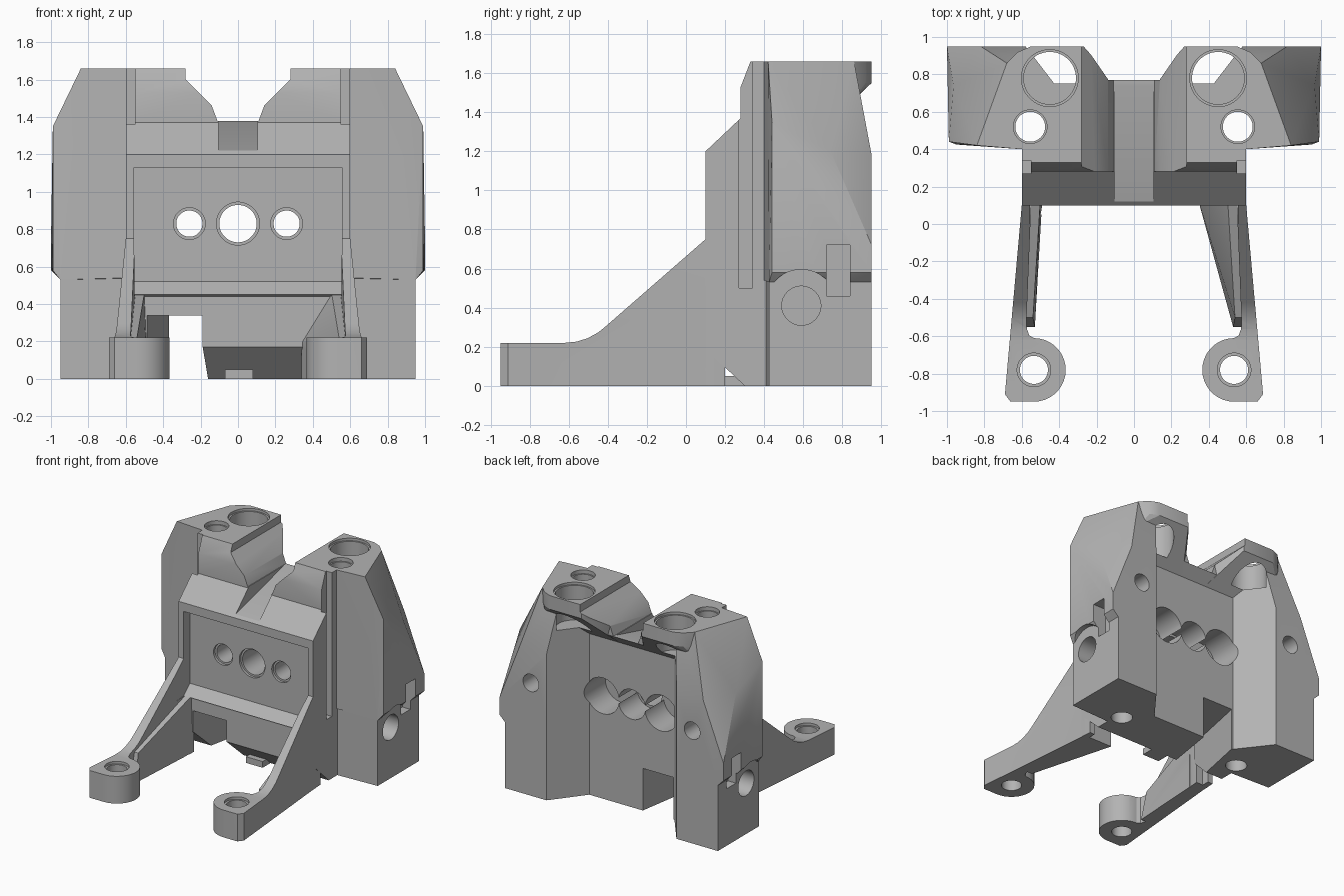
import bpy, bmesh, math

cube = bpy.data.objects.get("Cube")
if cube:
    bpy.data.objects.remove(cube, do_unlink=True)

grey = bpy.data.materials.new("plain grey")
grey.use_nodes = True
GREY = (0.45, 0.45, 0.45, 1)
grey.diffuse_color = GREY
grey.node_tree.nodes["Principled BSDF"].inputs["Base Color"].default_value = GREY


def finish(name, bm):
    bmesh.ops.recalc_face_normals(bm, faces=bm.faces)
    mesh = bpy.data.meshes.new(name)
    bm.to_mesh(mesh)
    bm.free()
    mesh.materials.append(grey)
    obj = bpy.data.objects.new(name, mesh)
    bpy.context.collection.objects.link(obj)
    return obj


def prism(name, profile, axis, lo, hi):
    """Extrude a 2D profile along an axis."""
    place = {"x": lambda a, b, t: (t, a, b),
             "y": lambda a, b, t: (a, t, b),
             "z": lambda a, b, t: (a, b, t)}[axis]
    bm = bmesh.new()
    rings = [[bm.verts.new(place(a, b, t)) for a, b in profile] for t in (lo, hi)]
    bm.faces.new(rings[0])
    bm.faces.new(rings[1])
    n = len(profile)
    for i in range(n):
        j = (i + 1) % n
        bm.faces.new((rings[0][i], rings[0][j], rings[1][j], rings[1][i]))
    return finish(name, bm)


def hull(name, points):
    bm = bmesh.new()
    for p in points:
        bm.verts.new(p)
    bmesh.ops.convex_hull(bm, input=bm.verts)
    bmesh.ops.dissolve_limit(bm, angle_limit=0.01, verts=bm.verts, edges=bm.edges)
    return finish(name, bm)


def circle(a, b, r, n=40):
    return [(a + r * math.cos(math.tau * (i + 0.5) / n),
             b + r * math.sin(math.tau * (i + 0.5) / n)) for i in range(n)]


def rect(a0, a1, b0, b1):
    return [(a0, b0), (a1, b0), (a1, b1), (a0, b1)]


def combine(target, tool, op):
    mod = target.modifiers.new(op, "BOOLEAN")
    mod.operation, mod.solver, mod.object = op, "EXACT", tool
    bpy.context.view_layer.objects.active = target
    bpy.ops.object.modifier_apply(modifier=mod.name)
    bpy.data.objects.remove(tool, do_unlink=True)


def add(tool):
    combine(body, tool, "UNION")


def cut(tool):
    combine(body, tool, "DIFFERENCE")


def drill(axis, a, b, r, lo, hi):
    cut(prism("drill", circle(a, b, r), axis, lo, hi))


# Central block
body = prism("mount_body", [
    (.12, .17), (.3, 0), (.69, 0), (.69, 1.3), (.77, 1.38), (.77, 1.66), (.33, 1.66),
    (.28, 1.53), (.28, 1.37), (.1, 1.2), (.1, .45), (.12, .44)], "x", -.6, .6)

for s in (-1, 1):
    def mirror(points):
        return [(s * p[0], *p[1:]) for p in points]

    # Tower base and faceted tower
    add(prism("tower_base", mirror([
        (.38, .69), (.58, .95), (.95, .95), (.95, .425), (.6, .41), (.38, .41)]),
        "z", 0, .56))
    inner = [(.38, .69), (.38, .41), (.6, .4)]
    add(hull("tower", mirror(
        [(x, y, z) for x, y in inner for z in (.54, 1.66)] +
        [(.95, .425, .53), (.95, .95, .53), (.58, .95, .53),
         (.99, .44, .58), (.985, .62, .58), (1, .95, .58), (1, .95, .72),
         (.99, .44, 1.35), (.965, .74, 1.2), (.82, .95, 1.18), (.58, .95, 1.18),
         (.75, .86, 1.25), (.51, .86, 1.25), (.84, .42, 1.66), (.72, .75, 1.66),
         (.68, .86, 1.66), (.51, .86, 1.66)])))

    # Rear top flange with sloping underside
    rim = [(.11, .77), (.27, .95), (.55, .95), (.62, .92), (.68, .86)]
    add(hull("rear_flange", mirror(
        [(x, y, z) for x, y in rim for z in (1.55, 1.66)] +
        [(.11, .69, 1.3), (.4, .69, 1.3), (.4, .69, 1.66), (.11, .69, 1.66),
         (.66, .86, 1.47)])))

    # Leg: side profile trimmed by its plan outline
    fillet = [(-.62 + .3 * math.sin(t), .52 - .3 * math.cos(t))
              for t in (0, .2, .4, .6, .72)]
    leg = prism("leg", [(-.95, 0), (-.95, .22)] + fillet +
                [(.1, .75), (.2, .75), (.2, 0)], "x", s * .3, s * .75)
    foot = [(.535 + .17 * math.cos(math.radians(d)), -.78 + .17 * math.sin(math.radians(d)))
            for d in range(270, 89, -10)]
    plan = ([(.595, .2), (.6, .1), (.69, -.91), (.66, -.95)] + foot +
            [(.56, -.595), (.573, -.56), (.575, -.52), (.55, .1), (.55, .2)])
    combine(leg, prism("leg_plan", mirror(plan), "z", -.1, .9), "INTERSECT")
    add(leg)

    # Sloping gusset inside the leg, wider on one side
    low = .34 if s > 0 else .49
    add(hull("gusset", mirror([
        (.5, .14, .46), (low, .14, 0), (low, .14, .2), (.6, .14, 0), (.6, .14, .46),
        (.54, -.5, .22), (.53, -.55, 0), (.6, -.5, .22), (.6, -.55, 0)])))

# Locating tab under the front
add(prism("locating_tab", rect(-.07, .08, 0, .05), "y", .2, .4))

# Saddle between the towers and the sloping channel floor
saddle = [(.28, 1.8), (.28, 1.6), (.14, 1.46), (.11, 1.38)]
cut(prism("saddle", saddle + [(-x, z) for x, z in reversed(saddle)], "y", -.1, 1.1))
cut(prism("channel", [(0, 1.195), (.12, 1.22), (.74, 1.38), (.74, 1.5), (0, 1.5)],
          "x", -.105, .105))

# Front recess with a sloped sill
cut(prism("recess", [(0, .44), (.1, .45), (.18, .52), (.18, 1.13), (0, 1.13)],
          "x", -.555, .555))

# Underside notch beside one leg
cut(prism("notch", [(-.2, .05), (-.08, .8), (-.36, .8), (-.37, .69), (-.5, .05)],
          "z", -.1, .34))

# Horizontal bores with rear counterbores and slight front chamfers
for x, r, rear in ((-.26, .07, .145), (0, .1, .12), (.26, .07, .145)):
    drill("y", x, .83, r, -.1, 1.1)
    drill("y", x, .83, r + .015, 0, .2)
    drill("y", x, .83, rear, .45, 1.1)

for s in (-1, 1):
    # Vertical bores in towers and feet
    drill("z", s * .45, .78, .14, 1.36, 1.8)
    drill("z", s * .45, .78, .152, 1.64, 1.8)
    drill("z", s * .555, .52, .08, -.1, 1.8)
    drill("z", s * .555, .52, .09, 1.63, 1.8)
    drill("z", s * .535, -.78, .075, -.1, .4)
    drill("z", s * .535, -.78, .09, .2, .4)
    # Rear screw hole, side hole and the arch relief above it
    drill("y", s * .72, .91, .07, .7, 1.1)
    drill("x", .59, .41, .1, s * .75, s * 1.1)
    drill("x", .59, .41, .185, s * .95, s * 1.1)
    # Side latch pocket
    cut(prism("latch_pocket", rect(.72, .84, .46, .72), "x", s * .88, s * 1.1))
    # Vertical slot where block meets tower
    cut(prism("side_slot", rect(.27, .34, .5, 1.7), "x", s * .55, s * .7))

# Smooth bores, crisp edges
bpy.ops.object.select_all(action="DESELECT")
body.select_set(True)
bpy.context.view_layer.objects.active = body
bpy.ops.object.shade_smooth_by_angle(angle=math.radians(25))
